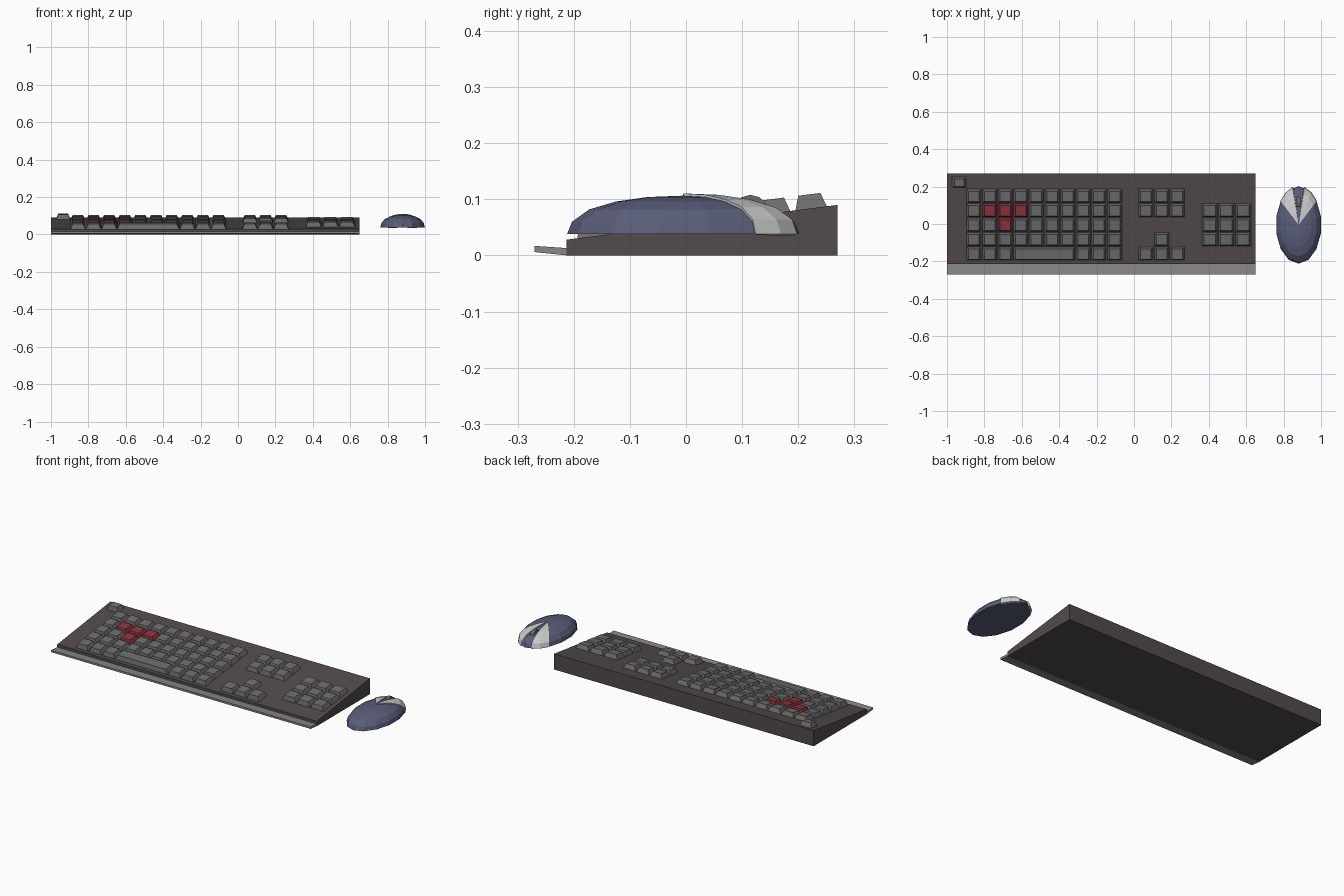
import bpy, bmesh, math
from mathutils import Matrix, Vector

if "Cube" in bpy.data.objects:
    bpy.data.objects.remove(bpy.data.objects["Cube"])


def material(name, rgb):
    m = bpy.data.materials.new(name)
    m.diffuse_color = (*rgb, 1)
    m.use_nodes = True
    m.node_tree.nodes["Principled BSDF"].inputs["Base Color"].default_value = m.diffuse_color
    return m


BODY = material("dark_brown", (0.085, 0.07, 0.07))
KEY = material("key_grey", (0.15, 0.15, 0.15))
RED = material("key_red", (0.26, 0.035, 0.05))
BLUE = material("mouse_blue", (0.10, 0.11, 0.19))
REST = material("rest_grey", (0.24, 0.24, 0.24))
LIGHT = material("light_grey", (0.6, 0.6, 0.58))


def finish(name, bm, mat, recalc=True):
    if recalc:
        bmesh.ops.recalc_face_normals(bm, faces=bm.faces)
    me = bpy.data.meshes.new(name)
    bm.to_mesh(me)
    bm.free()
    me.materials.append(mat)
    ob = bpy.data.objects.new(name, me)
    bpy.context.collection.objects.link(ob)
    return ob


def extrude_profile(name, profile, x0, x1, mat):
    """Sweep a (y, z) outline along x."""
    bm = bmesh.new()
    face = bm.faces.new([bm.verts.new((x0, y, z)) for y, z in profile])
    ext = bmesh.ops.extrude_face_region(bm, geom=[face])["geom"]
    bmesh.ops.translate(bm, vec=(x1 - x0, 0, 0),
                        verts=[v for v in ext if isinstance(v, bmesh.types.BMVert)])
    return finish(name, bm, mat)


# Wedge body and front wrist rest
SLOPE = 0.128


def surface(y):
    return 0.028 + SLOPE * (y + 0.215)


extrude_profile("keyboard_body", [(-0.213, 0), (0.27, 0), (0.27, 0.09), (-0.213, 0.028)],
                -1, 0.65, BODY)
extrude_profile("wrist_rest", [(-0.27, 0.006), (-0.212, 0), (-0.212, 0.013), (-0.27, 0.017)],
                -1, 0.65, REST)


# Keys: tapered blocks lying on the sloping deck
def add_key(bm, x, y, w=0.08, d=0.074):
    place = Matrix.Translation((x, y, surface(y))) @ Matrix.Rotation(math.atan(SLOPE), 4, 'X')
    rings = []
    for inset_x, inset_y, z in ((0, 0, -0.003), (0.012, 0.009, 0.025)):
        a, b = w / 2 - inset_x, d / 2 - inset_y
        rings.append([bm.verts.new(place @ Vector((i * a, j * b, z)))
                      for i, j in ((-1, -1), (1, -1), (1, 1), (-1, 1))])
    lo, hi = rings
    bm.faces.new(lo[::-1])
    bm.faces.new(hi)
    for i in range(4):
        j = (i + 1) % 4
        bm.faces.new((lo[i], lo[j], hi[j], hi[i]))


def key_group(name, keys, mat=KEY):
    bm = bmesh.new()
    for k in keys:
        add_key(bm, *k)
    finish(name, bm, mat)


def col(c):
    return -0.856 + 0.0836 * c


def row(r):
    return 0.15 - 0.077 * r


red = {(1, 1), (2, 1), (3, 1), (2, 2)}
space = {(c, 4) for c in range(3, 7)}
main = [(c, r) for r in range(5) for c in range(10) if (c, r) not in red | space]
key_group("main_keys", [(col(c), row(r)) for c, r in main])
key_group("red_keys", [(col(c), row(r)) for c, r in red], RED)
key_group("space_bar", [(col(4.5), row(4), 0.33)])
key_group("navigation_keys", [(col(c), row(r)) for r in (0, 1) for c in (11, 12, 13)])
key_group("arrow_keys", [(col(c), row(r)) for c, r in ((12, 3), (11, 4), (12, 4), (13, 4))])
key_group("number_pad_keys", [(x, row(r), 0.085) for r in (1, 2, 3) for x in (0.404, 0.494, 0.584)])
key_group("escape_key", [(-0.935, 0.223, 0.076, 0.058)])

# Mouse: low-poly dome described by (radius factor, height) rings
CX, CY, RX, RY = 0.88, -0.005, 0.122, 0.207
RINGS = [(1, 0.038), (0.957, 0.060), (0.81, 0.082), (0.58, 0.096), (0.31, 0.104)]
TOP = 0.1065


def dome_point(angle, t, z):
    a = math.radians(angle)
    return (CX + RX * t * math.sin(a), CY + RY * t * math.cos(a), z)


bm = bmesh.new()
N = 14
rings = [[bm.verts.new(dome_point(360 * i / N, t, z)) for i in range(N)] for t, z in RINGS]
apex = bm.verts.new(dome_point(0, 0, TOP))
bm.faces.new(rings[0])
for i in range(N):
    j = (i + 1) % N
    for lo, hi in zip(rings, rings[1:]):
        bm.faces.new((lo[i], lo[j], hi[j], hi[i]))
    bm.faces.new((rings[-1][i], rings[-1][j], apex))
finish("mouse_body", bm, BLUE)

# Mouse buttons: two raised wedges fanning from the top to the far end
for side, label in ((-1, "left"), (1, "right")):
    bm = bmesh.new()
    rings = [[bm.verts.new(dome_point(side * a, t * 1.015, z + (0.004 if k else 0)))
              for a in (15, 34, 52)] for k, (t, z) in enumerate(RINGS)]
    apex = bm.verts.new(dome_point(0, 0, TOP + 0.004))
    for i in range(2):
        for lo, hi in zip(rings, rings[1:]):
            bm.faces.new((lo[i], lo[i + 1], hi[i + 1], hi[i]))
        bm.faces.new((rings[-1][i], rings[-1][i + 1], apex))
    for f in bm.faces:
        f.normal_update()
        if f.normal.z < 0:
            f.normal_flip()
    ob = finish(label + "_mouse_button", bm, LIGHT, recalc=False)
    mod = ob.modifiers.new("thickness", 'SOLIDIFY')
    mod.thickness, mod.offset = 0.008, -1

# Scroll wheel between the buttons
bm = bmesh.new()
bmesh.ops.create_cone(bm, cap_ends=True, segments=12, radius1=0.031, radius2=0.031, depth=0.02,
                      matrix=Matrix.Translation((CX, 0.115, 0.077)) @ Matrix.Rotation(math.pi / 2, 4, 'Y'))
finish("scroll_wheel", bm, KEY)
